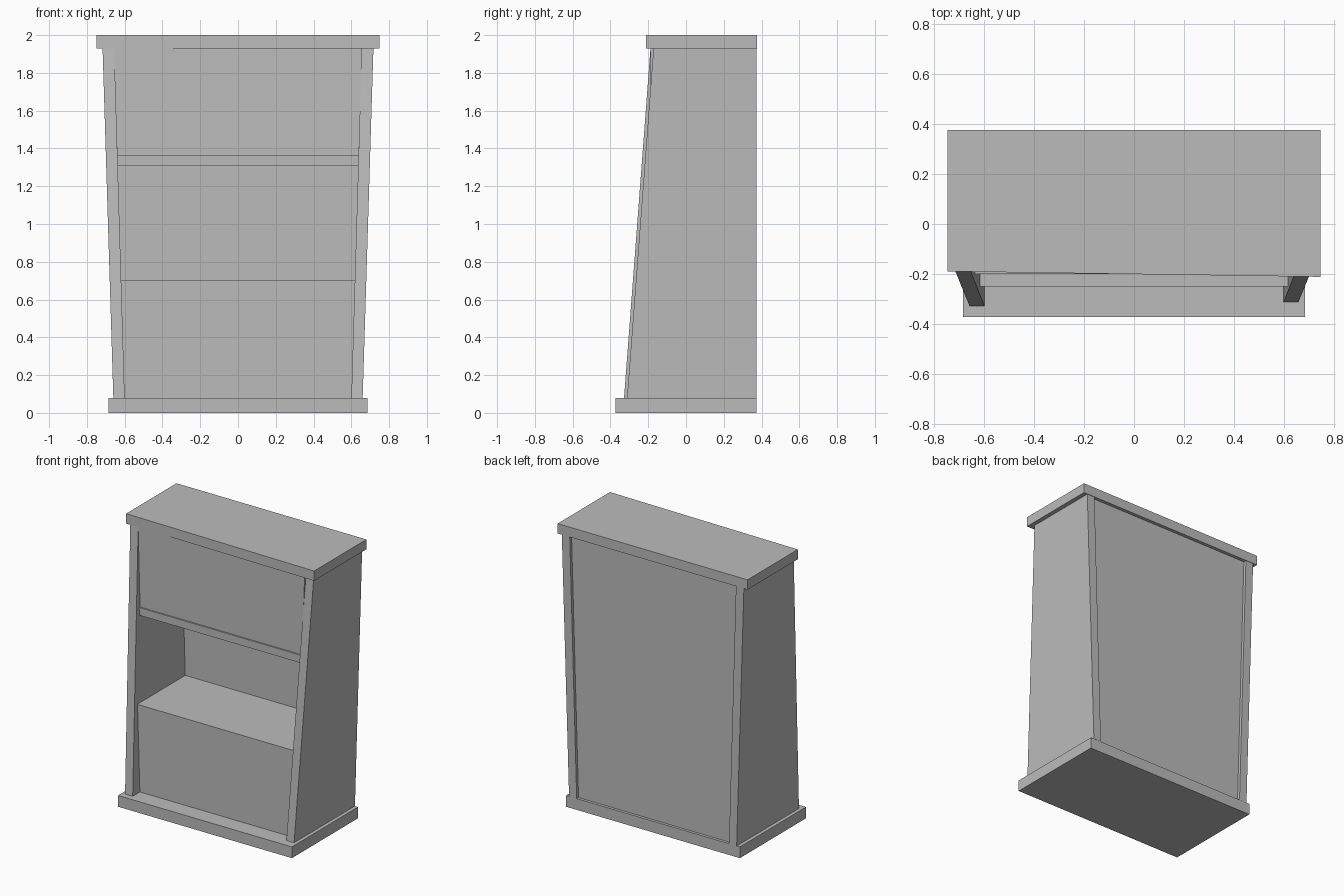
import bpy
import bmesh

cube = bpy.data.objects.get("Cube")
if cube:
    bpy.data.objects.remove(cube, do_unlink=True)

grey = bpy.data.materials.new("light_grey")
grey.use_nodes = True
colour = (0.5, 0.5, 0.5, 1)
grey.diffuse_color = colour
grey.node_tree.nodes["Principled BSDF"].inputs["Base Color"].default_value = colour

FLOOR, CEILING = 0.08, 1.93


def prism(name, low, high, z0, z1):
    """Solid between a lower and an upper outline of (x, y) points."""
    bm = bmesh.new()
    a = [bm.verts.new((x, y, z0)) for x, y in low]
    b = [bm.verts.new((x, y, z1)) for x, y in high]
    bm.faces.new(a)
    bm.faces.new(b)
    n = len(a)
    for i in range(n):
        j = (i + 1) % n
        bm.faces.new((a[i], a[j], b[j], b[i]))
    bmesh.ops.recalc_face_normals(bm, faces=bm.faces)
    mesh = bpy.data.meshes.new(name)
    bm.to_mesh(mesh)
    bm.free()
    mesh.materials.append(grey)
    obj = bpy.data.objects.new(name, mesh)
    bpy.context.collection.objects.link(obj)
    return obj


def rect(x0, x1, y0, y1):
    return [(x0, y0), (x1, y0), (x1, y1), (x0, y1)]


def side_middle(z):
    """Half width reaching the middle of the leaning side boards."""
    return 0.63 + 0.057 * (z - FLOOR) / (CEILING - FLOOR)


def board(name, z0, z1, front, back):
    """Crosswise board let into the two sides."""
    w0, w1 = side_middle(z0), side_middle(z1)
    return prism(name, rect(-w0, w0, front, back), rect(-w1, w1, front, back), z0, z1)


# Base slab and the slightly skewed top slab
base = rect(-0.685, 0.685, -0.372, 0.372)
prism("base", base, base, 0, FLOOR)
top = [(-0.748, -0.19), (0.748, -0.212), (0.748, 0.376), (-0.748, 0.376)]
prism("top", top, top, CEILING, 2)

# Leaning sides with sloping front edges
for name, s, low_front, high_front in (("right_side", -1, -0.328, -0.188),
                                       ("left_side", 1, -0.312, -0.172)):
    prism(name,
          rect(s * 0.6, s * 0.66, low_front, 0.373),
          rect(s * 0.655, s * 0.717, high_front, 0.373),
          FLOOR, CEILING)

# Recessed back panel
board("back_panel", FLOOR, CEILING, 0.29, 0.352)

# Shelves
board("lower_shelf", 0.65, 0.70, -0.25, 0.30)
board("upper_shelf", 1.31, 1.365, -0.2, 0.30)

# Closed fronts below the lower shelf and above the upper shelf
board("lower_front_panel", FLOOR, 0.65, -0.247, -0.2)
prism("upper_front_panel",
      rect(-0.638, 0.638, -0.19, -0.14),
      rect(-0.656, 0.656, -0.188, -0.14),
      1.365, CEILING)
